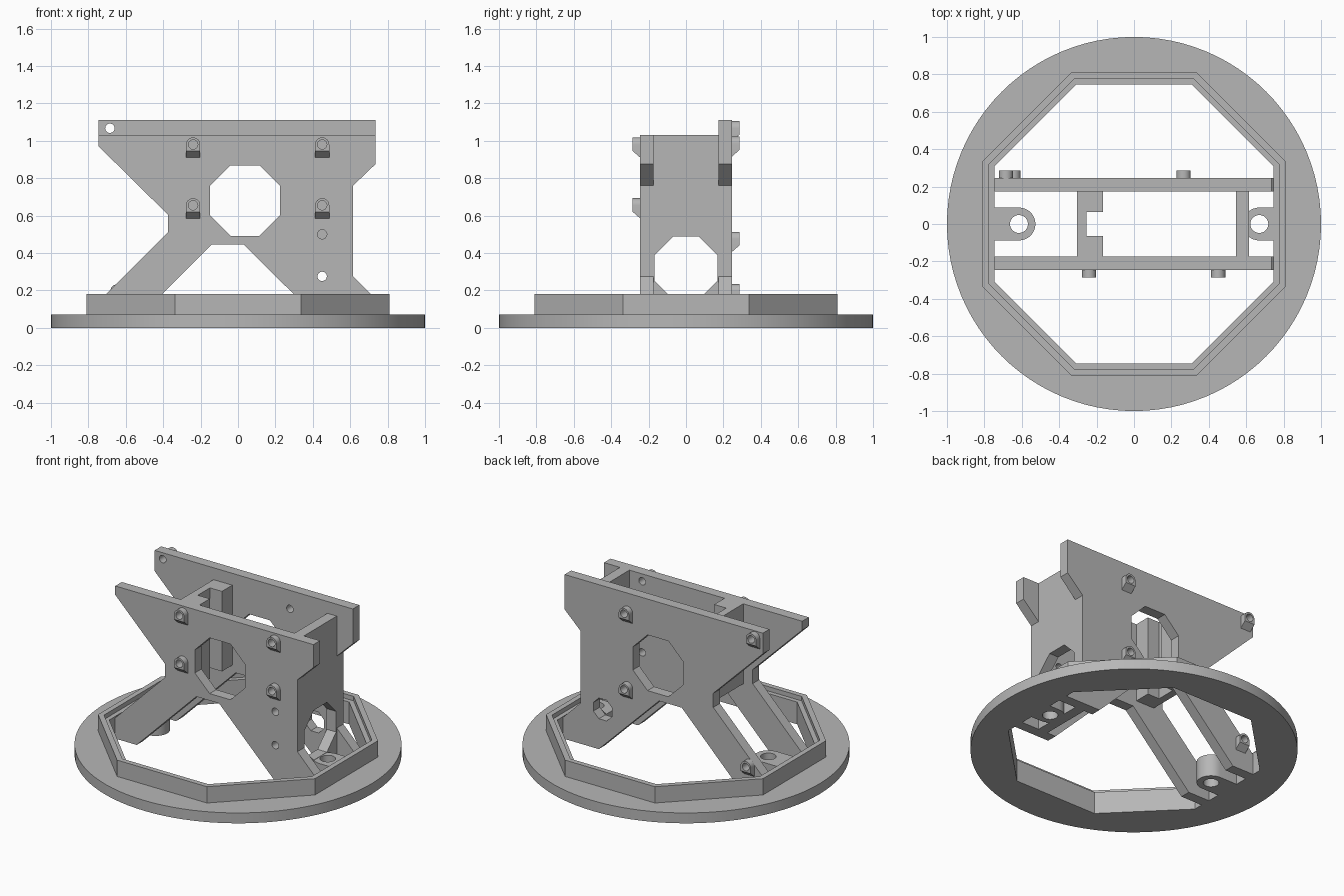
import bpy, bmesh, math

if "Cube" in bpy.data.objects:
    bpy.data.objects.remove(bpy.data.objects["Cube"], do_unlink=True)

grey = bpy.data.materials.new("plain grey")
grey.use_nodes = True
GREY = (0.47, 0.47, 0.47, 1)
grey.diffuse_color = GREY
grey.node_tree.nodes["Principled BSDF"].inputs["Base Color"].default_value = GREY


def place(axis, a, b, c):
    return {"x": (c, a, b), "y": (a, c, b), "z": (a, b, c)}[axis]


def prism(name, pts, axis, lo, hi):
    """Extrude a 2D outline along an axis."""
    bm = bmesh.new()
    rings = [[bm.verts.new(place(axis, a, b, c)) for a, b in pts] for c in (lo, hi)]
    for ring in rings:
        bm.faces.new(ring)
    n = len(pts)
    for i in range(n):
        j = (i + 1) % n
        bm.faces.new((rings[0][i], rings[0][j], rings[1][j], rings[1][i]))
    bmesh.ops.recalc_face_normals(bm, faces=bm.faces)
    mesh = bpy.data.meshes.new(name)
    bm.to_mesh(mesh)
    bm.free()
    mesh.materials.append(grey)
    obj = bpy.data.objects.new(name, mesh)
    bpy.context.collection.objects.link(obj)
    return obj


def circle(a, b, r, n=24, start=0.0, sweep=2 * math.pi):
    full = sweep > 6
    steps = n if full else n - 1
    return [(a + r * math.cos(start + sweep * i / steps),
             b + r * math.sin(start + sweep * i / steps)) for i in range(n)]


def octagon(a, b, half):
    return circle(a, b, half / math.cos(math.pi / 8), 8, math.pi / 8)


def rect(a0, a1, b0, b1):
    return [(a0, b0), (a1, b0), (a1, b1), (a0, b1)]


def cut(obj, pts, axis, lo, hi):
    """Subtract a prism and discard the cutter."""
    cutter = prism("cutter", pts, axis, lo, hi)
    cutter.hide_render = True
    mod = obj.modifiers.new("cut", "BOOLEAN")
    mod.operation, mod.solver, mod.object = "DIFFERENCE", "EXACT", cutter
    bpy.context.view_layer.objects.active = obj
    bpy.ops.object.modifier_apply(modifier=mod.name)
    bpy.data.objects.remove(cutter, do_unlink=True)


def smooth(obj):
    bpy.ops.object.select_all(action="DESELECT")
    obj.select_set(True)
    bpy.context.view_layer.objects.active = obj
    bpy.ops.object.shade_smooth_by_angle(angle=math.radians(30))


# Round base with an octagonal opening
base = prism("base_disc", circle(0, 0, 1, 96), "z", 0, 0.07)
cut(base, octagon(0, 0, 0.78), "z", -1, 1)
smooth(base)

# Raised octagonal rim with an inner ledge
rim = prism("base_rim", octagon(0, 0, 0.81), "z", 0, 0.18)
cut(rim, octagon(0, 0, 0.745), "z", -1, 1)
cut(rim, octagon(0, 0, 0.775), "z", 0.15, 1)

# Screw tabs on the rim
for side, x in (("right", -0.615), ("left", 0.67)):
    s = 1 if x < 0 else -1
    end = [(x + s * a, b) for a, b in circle(0, 0, 0.088, 17, -math.pi / 2, math.pi)]
    tab = prism(side + "_screw_tab", [(-s * 0.76, -0.088)] + end + [(-s * 0.76, 0.088)],
                "z", 0, 0.15)
    cut(tab, circle(x, 0, 0.048), "z", -1, 1)
    smooth(tab)

# Boss and hole centres as (x, z)
front_bosses = [(x, z) for x in (-0.24, 0.45) for z in (0.98, 0.655)]
back_bosses = [(-0.685, 1.067), (0.265, 0.985), (0.265, 0.475), (-0.645, 0.195)]
HOLE = 0.025


def side_plate(name, top, lo, hi, holes):
    outline = [(-0.745, top), (0.735, top), (0.735, 0.875), (0.615, 0.76),
               (0.615, 0.275), (0.75, 0.14), (0.75, 0), (0.48, 0), (0.03, 0.445),
               (-0.14, 0.445), (-0.585, 0), (-0.75, 0), (-0.75, 0.135),
               (-0.375, 0.51), (-0.375, 0.605), (-0.745, 0.97)]
    plate = prism(name, outline, "y", lo, hi)
    cut(plate, octagon(0.0375, 0.68, 0.188), "y", -1, 1)
    for x, z in holes:
        cut(plate, circle(x, z, HOLE), "y", -1, 1)
    return plate


# Side plates
front = side_plate("front_plate", 1.03, -0.245, -0.175,
                   front_bosses + [(0.45, 0.5), (0.45, 0.275)])
back = side_plate("back_plate", 1.11, 0.175, 0.245, back_bosses)
cut(back, octagon(0.45, 0.275, 0.07), "y", -1, 1)
smooth(front)
smooth(back)


def boss(name, x, z, wall, s):
    """Arched screw boss with a sloped underside."""
    w = 0.038
    pts = circle(x, z, w, 13, 0, math.pi) + [(x - w, z - 0.035), (x + w, z - 0.035)]
    obj = prism(name, pts, "y", wall, wall + s * 0.04)
    for v in obj.data.vertices:
        if abs(v.co.y - wall) < 0.001 and v.co.z < z - 0.02:
            v.co.z -= 0.035
    cut(obj, circle(x, z, HOLE), "y", -1, 1)
    smooth(obj)


for i, (x, z) in enumerate(front_bosses):
    boss(f"front_boss_{i + 1}", x, z, -0.245, -1)
for i, (x, z) in enumerate(back_bosses):
    boss(f"back_boss_{i + 1}", x, z, 0.245, 1)

# Upright cross wall with an octagonal opening
wall = prism("cross_wall", rect(-0.176, 0.176, 0, 1.03), "x", 0.545, 0.615)
cut(wall, octagon(0, 0.32, 0.168), "x", 0, 1)

# Channel-shaped cross member
channel = prism("cross_channel", [(-0.305, -0.176), (-0.165, -0.176), (-0.165, -0.065),
                                  (-0.255, -0.065), (-0.255, 0.065), (-0.165, 0.065),
                                  (-0.165, 0.176), (-0.305, 0.176)], "z", 0.49, 1.03)
